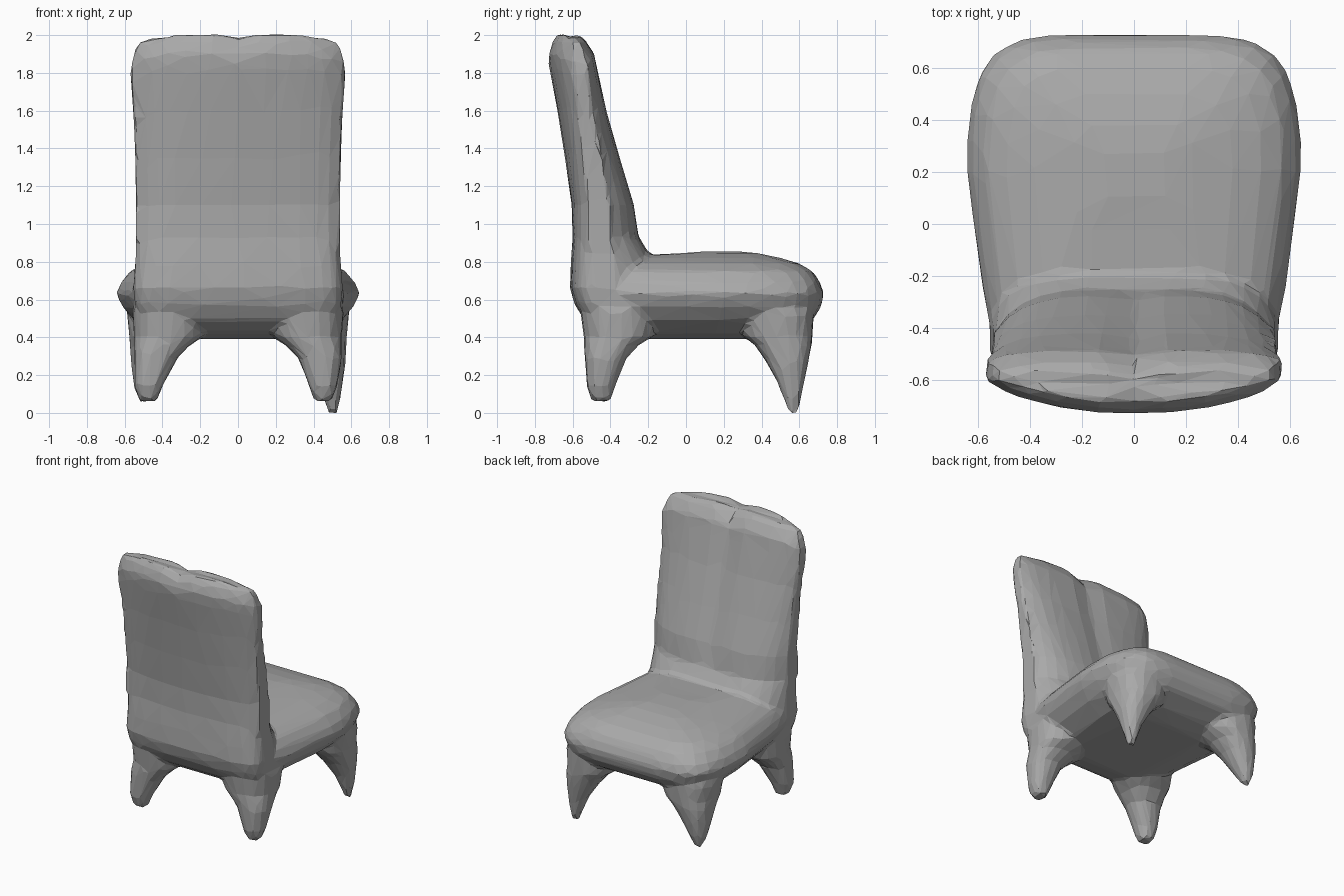
import bpy, bmesh, math
from mathutils import Vector

if "Cube" in bpy.data.objects:
    bpy.data.objects.remove(bpy.data.objects["Cube"], do_unlink=True)

SIDES = 64


def clamp(v):
    return min(1, max(0, v))


def loft(bm, rings, square, bend=None):
    """Skin stacked rings (z, centre x, centre y, half width, half depth)."""
    loops = []
    for z, cx, cy, rx, ry in rings:
        loop = []
        for i in range(SIDES):
            a = math.tau * i / SIDES
            c, s = math.cos(a), math.sin(a)
            r = (abs(c) ** square + abs(s) ** square) ** (-1 / square)
            p = Vector((cx + rx * r * c, cy + ry * r * s, z))
            loop.append(bm.verts.new(bend(p, s > 0) if bend else p))
        loops.append(loop)
    for low, high in zip(loops, loops[1:]):
        for i in range(SIDES):
            j = (i + 1) % SIDES
            bm.faces.new((low[i], low[j], high[j], high[i]))
    # Close each end with a fan so that bent rings stay clean
    for loop in (loops[0], loops[-1]):
        hub = bm.verts.new(sum((v.co for v in loop), Vector()) / SIDES)
        for i in range(SIDES):
            bm.faces.new((loop[i], loop[(i + 1) % SIDES], hub))


def slab(rows):
    """Turn (z, half width, back y, front y) into centred rings."""
    return [(z, 0, (b + f) / 2, w, (f - b) / 2) for z, w, b, f in rows]


def taper_seat(p, is_front):
    # Narrower toward the backrest and slightly toward the front edge
    p.x *= 1 - 0.13 * clamp((0.2 - p.y) / 0.65) - 0.05 * clamp((p.y - 0.35) / 0.35)
    return p


def shape_back(p, is_front):
    # Both faces bow outward in the middle; the top edge dips at centre and ends
    edge = abs(p.x) / 0.54
    rise = clamp((p.z - 0.75) / 1.2)
    crease = math.exp(-(p.x / 0.08) ** 2)
    if is_front:
        p.y -= 0.14 * edge ** 4 * (1 - rise) * clamp((p.z - 0.5) / 0.3)
        p.y -= 0.02 * crease * clamp((p.z - 0.9) / 0.2)
    else:
        p.y += (0.02 + 0.07 * rise) * edge ** 2
    p.z -= (0.03 * crease + 0.05 * edge ** 4) * clamp((p.z - 1.7) / 0.3)
    return p


bm = bmesh.new()

# Cushioned seat
loft(bm, slab([
    (0.39, 0.28, -0.30, 0.40), (0.42, 0.43, -0.43, 0.53),
    (0.49, 0.55, -0.54, 0.67), (0.56, 0.61, -0.58, 0.715),
    (0.63, 0.645, -0.60, 0.73), (0.69, 0.62, -0.60, 0.71),
    (0.75, 0.57, -0.60, 0.67), (0.79, 0.49, -0.58, 0.60),
    (0.82, 0.38, -0.50, 0.50), (0.845, 0.23, -0.02, 0.38),
    (0.855, 0.12, 0.10, 0.28)]), 5.5, taper_seat)

# Reclined backrest, tucked under at the rear
loft(bm, slab([
    (0.43, 0.46, -0.46, -0.20), (0.50, 0.52, -0.54, -0.20),
    (0.57, 0.545, -0.59, -0.20), (0.66, 0.555, -0.615, -0.18),
    (0.78, 0.545, -0.61, -0.17), (0.85, 0.54, -0.605, -0.20),
    (0.93, 0.54, -0.60, -0.25), (1.10, 0.54, -0.605, -0.275),
    (1.35, 0.545, -0.64, -0.35), (1.60, 0.555, -0.68, -0.42),
    (1.82, 0.57, -0.72, -0.47), (1.90, 0.56, -0.73, -0.485),
    (1.97, 0.545, -0.71, -0.53), (2.01, 0.52, -0.68, -0.57)]), 6, shape_back)

# Tapered legs: the rear pair end blunt, the front pair end in points
for side, rear_x, front_tip in ((1, 0.45, -0.005), (-1, 0.475, 0.06)):
    loft(bm, [(z, side * x, y, rx, ry) for z, x, y, rx, ry in (
        (0.06, rear_x, -0.45, 0.045, 0.05), (0.14, rear_x, -0.45, 0.075, 0.075),
        (0.29, 0.435, -0.425, 0.115, 0.11), (0.36, 0.40, -0.395, 0.15, 0.145),
        (0.40, 0.37, -0.36, 0.18, 0.18), (0.55, 0.36, -0.36, 0.20, 0.20))], 2.4)
    loft(bm, [(z, side * x, y, rx, ry) for z, x, y, rx, ry in (
        (front_tip, 0.505, 0.57, 0.025, 0.025), (0.16, 0.49, 0.555, 0.065, 0.07),
        (0.28, 0.46, 0.535, 0.11, 0.115), (0.36, 0.43, 0.515, 0.145, 0.15),
        (0.40, 0.40, 0.49, 0.175, 0.18), (0.53, 0.39, 0.48, 0.20, 0.195))], 2.4)

bmesh.ops.recalc_face_normals(bm, faces=bm.faces)
mesh = bpy.data.meshes.new("chair_body")
bm.to_mesh(mesh)
bm.free()
chair = bpy.data.objects.new("chair_body", mesh)
bpy.context.collection.objects.link(chair)
bpy.context.view_layer.objects.active = chair
chair.select_set(True)

# Fuse the parts, soften the joins, then reduce to irregular facets
fuse = chair.modifiers.new("fuse", "REMESH")
fuse.mode = "VOXEL"
fuse.voxel_size = 0.02
soften = chair.modifiers.new("soften", "SMOOTH")
soften.factor = 0.5
soften.iterations = 5
facet = chair.modifiers.new("facet", "DECIMATE")
facet.ratio = 0.035
for name in ("fuse", "soften", "facet"):
    bpy.ops.object.modifier_apply(modifier=name)

# Rest on the floor
low = min(v.co.z for v in mesh.vertices)
for v in mesh.vertices:
    v.co.z -= low
for face in mesh.polygons:
    face.use_smooth = False

grey = bpy.data.materials.new("plain_grey")
grey.use_nodes = True
colour = (0.4, 0.4, 0.4, 1)
grey.diffuse_color = colour
grey.node_tree.nodes["Principled BSDF"].inputs["Base Color"].default_value = colour
mesh.materials.append(grey)
